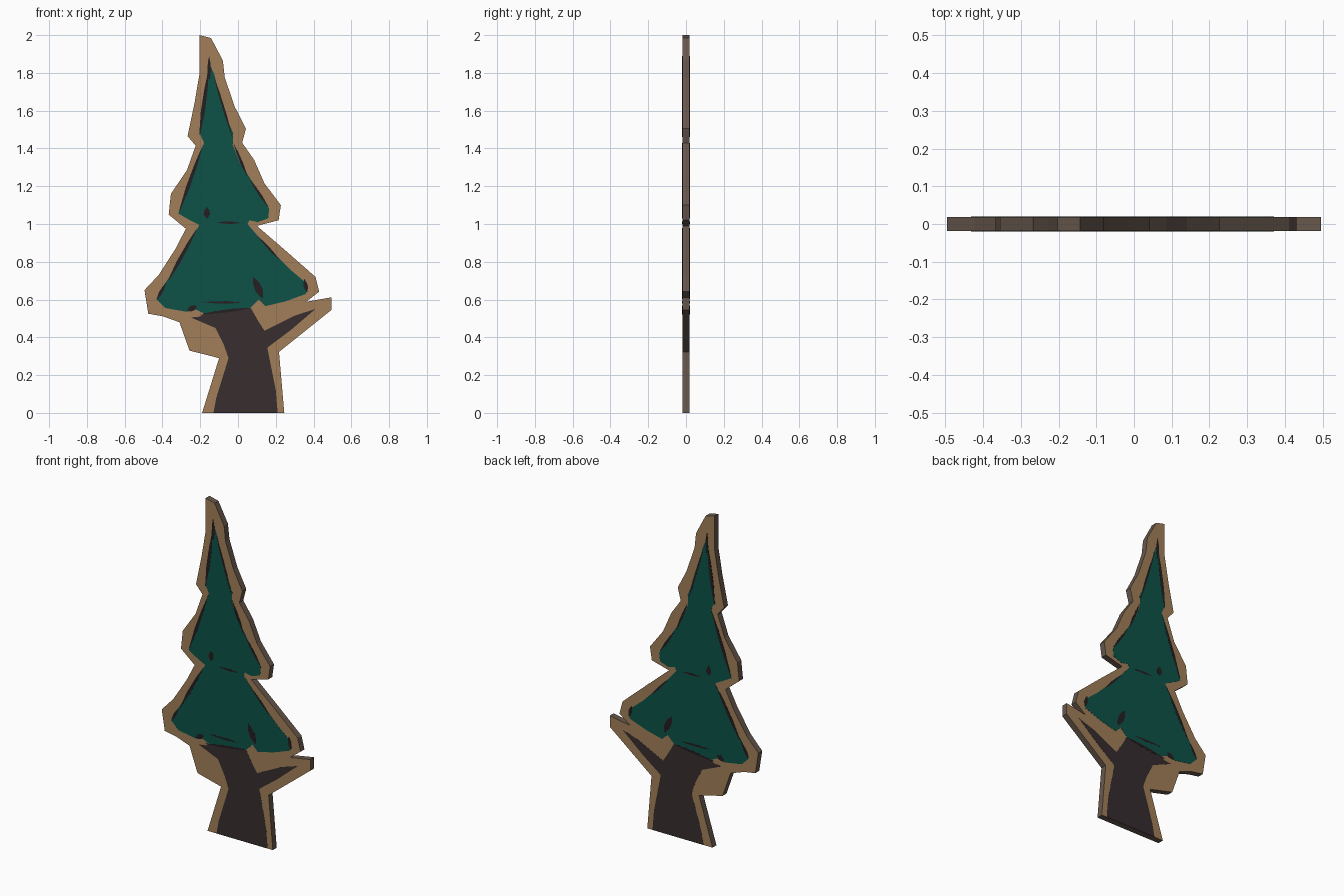
import bpy, bmesh, math


def make_mat(name, rgb):
    m = bpy.data.materials.new(name)
    m.diffuse_color = (*rgb, 1)
    return m


TAN = make_mat("tan_wood", (0.36, 0.212, 0.098))
EDGE = make_mat("grey_brown_edge", (0.135, 0.095, 0.073))
GREEN = make_mat("pine_green", (0.004, 0.084, 0.066))
BARK = make_mat("dark_bark", (0.038, 0.026, 0.028))
INK = make_mat("dark_shading", (0.018, 0.013, 0.014))


def slab(name, shapes, spans, mats):
    """Extrude each xz polygon over each y span; second material goes on the rim."""
    bm = bmesh.new()
    for pts in shapes:
        for y0, y1 in spans:
            f = bm.faces.new([bm.verts.new((x, y0, z)) for x, z in pts])
            ext = bmesh.ops.extrude_face_region(bm, geom=[f])["geom"]
            for v in ext:
                if isinstance(v, bmesh.types.BMVert):
                    v.co.y = y1
    bmesh.ops.recalc_face_normals(bm, faces=bm.faces[:])
    for f in bm.faces:
        f.material_index = 0 if abs(f.normal.y) > 0.5 else len(mats) - 1
    bmesh.ops.triangulate(bm, faces=[f for f in bm.faces if len(f.verts) > 4])
    me = bpy.data.meshes.new(name)
    bm.to_mesh(me)
    bm.free()
    for m in mats:
        me.materials.append(m)
    ob = bpy.data.objects.new(name, me)
    bpy.context.collection.objects.link(ob)
    return ob


T = 0.0185  # half thickness of the board


def painted(name, shapes, height, mat):
    """Thin plates on both the front and the back of the board."""
    return slab(name, shapes, [(-T, -T - height), (T, T + height)], [mat])


def stroke(x0, z0, x1, z1, w):
    """Brush mark: a lens tapering to a point at both ends."""
    d = math.hypot(x1 - x0, z1 - z0)
    nx, nz = -(z1 - z0) / d * w / 2, (x1 - x0) / d * w / 2
    at = lambda t, s: (x0 + (x1 - x0) * t + nx * s, z0 + (z1 - z0) * t + nz * s)
    return [at(0, 0), at(.3, .8), at(.65, 1), at(1, .2),
            at(1, -.2), at(.65, -1), at(.3, -.8)]


# Wooden board silhouette
board = [(-.19, 0), (.245, 0), (.217, .323), (.495, .545), (.495, .612),
         (.36, .588), (.43, .642), (.41, .72), (.245, .865), (.10, .99),
         (.215, 1.02), (.227, 1.10), (.14, 1.215), (.085, 1.34), (.022, 1.43),
         (.042, 1.505), (-.017, 1.62), (-.07, 1.775), (-.08, 1.865),
         (-.143, 1.985), (-.203, 2.0), (-.203, 1.80), (-.23, 1.64),
         (-.267, 1.465), (-.224, 1.415), (-.27, 1.285), (-.355, 1.16),
         (-.367, 1.05), (-.276, .975), (-.33, .87), (-.42, .73),
         (-.495, .65), (-.475, .525), (-.40, .512), (-.31, .48),
         (-.257, .33), (-.10, .29)]
slab("board", [board], [(-T, T)], [TAN, EDGE])

# Painted trunk with its two side branches
trunk = [(-.13, 0), (.21, 0), (.20, .12), (.155, .345), (.275, .435),
         (.41, .55), (.30, .515), (.14, .435), (.105, .49), (.065, .56),
         (-.17, .54), (-.20, .51), (-.25, .505), (-.12, .45), (-.075, .36),
         (-.05, .29), (-.115, .08)]
painted("trunk", [trunk], 0.0005, BARK)

# Painted foliage in three tiers
foliage = [(-.155, 1.86), (-.125, 1.79), (-.085, 1.62), (-.025, 1.48),
           (-.028, 1.42), (.01, 1.325), (.085, 1.21), (.165, 1.08),
           (.16, 1.03), (.105, 1.01), (.06, 1.02), (.05, 1.0), (.145, .89),
           (.275, .76), (.37, .68), (.36, .63), (.25, .59), (.145, .565),
           (.11, .60), (.065, .555), (-.175, .525), (-.23, .55),
           (-.27, .535), (-.385, .555), (-.43, .60), (-.41, .65),
           (-.305, .805), (-.205, .995), (-.255, 1.02), (-.315, 1.055),
           (-.295, 1.13), (-.225, 1.30), (-.18, 1.43), (-.205, 1.485),
           (-.18, 1.66)]
painted("foliage", [foliage], 0.001, GREEN)

# Dark brush marks along the foliage edges and inside it
marks = [(-.153, 1.89, -.152, 1.76, .018), (-.155, 1.82, -.203, 1.47, .022),
         (-.13, 1.79, -.03, 1.46, .012), (-.185, 1.42, -.31, 1.07, .02),
         (-.025, 1.43, .05, 1.25, .014), (.06, 1.24, .16, 1.09, .014),
         (-.215, .98, -.37, .70, .02), (-.38, .69, -.43, .60, .018),
         (.10, .94, .22, .81, .012), (.35, .71, .365, .64, .022),
         (.08, .72, .13, .61, .04), (-.165, 1.09, -.165, 1.03, .035),
         (-.115, 1.008, .01, 1.006, .013), (-.185, .586, .01, .584, .013),
         (-.20, .522, .06, .555, .016), (-.27, .54, -.22, .565, .03)]
painted("brush_marks", [stroke(*m) for m in marks], 0.0015, INK)
